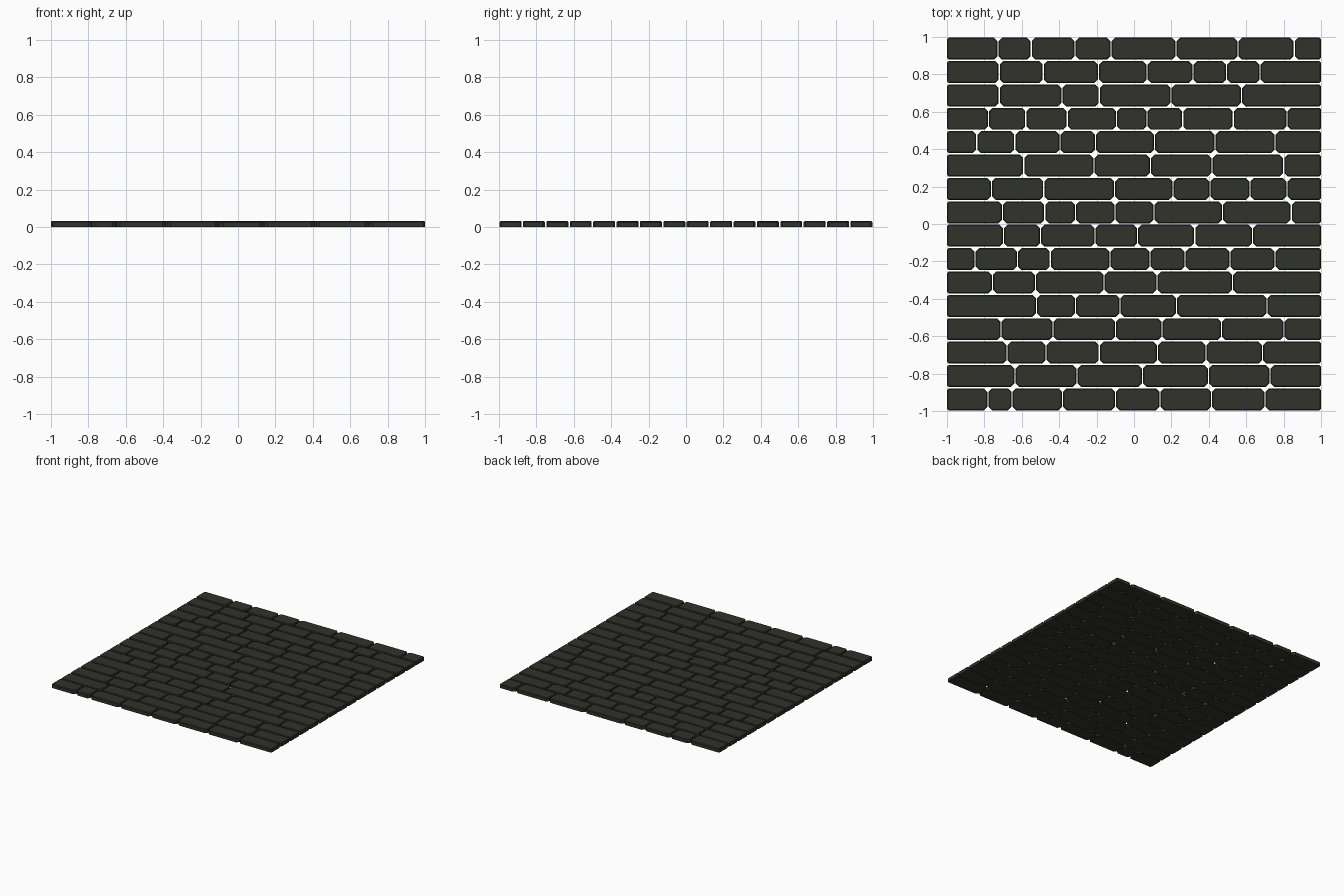
import bpy
import bmesh
import random
from mathutils import Matrix

random.seed(4)

if "Cube" in bpy.data.objects:
    bpy.data.objects.remove(bpy.data.objects["Cube"], do_unlink=True)

ROW_PITCH = 0.125
ROW_GAP = 0.008
JOINT_GAP = 0.007
HEIGHT = 0.032
CORNER_CUT = 0.018
EDGE_BEVEL = 0.005

# Joint positions along x in each row, from the back row to the front row
ROW_JOINTS = [
    [-.727, -.55, -.315, -.123, .225, .556, .856],
    [-.72, -.485, -.19, .07, .315, .495, .674],
    [-.72, -.385, -.185, .198, .575],
    [-.778, -.578, -.357, -.094, .07, .26, .53, .818],
    [-.84, -.637, -.396, -.206, .11, .433, .754],
    [-.59, -.214, .088, .417, .8],
    [-.762, -.482, -.104, .209, .406, .62, .818],
    [-.703, -.477, -.313, -.102, .107, .473, .84],
    [-.698, -.5, -.209, .019, .324, .634],
    [-.85, -.623, -.447, -.128, .086, .273, .513, .754],
    [-.757, -.527, -.16, .123, .527],
    [-.521, -.313, -.075, .227, .711],
    [-.711, -.433, -.099, .15, .468, .802],
    [-.679, -.47, -.185, .126, .385, .687],
    [-.636, -.305, .045, .398, .727],
    [-.781, -.652, -.382, -.099, .139, .414, .7],
]


def make_material(name, color):
    material = bpy.data.materials.new(name)
    material.use_nodes = True
    material.diffuse_color = color
    material.node_tree.nodes["Principled BSDF"].inputs["Base Color"].default_value = color
    return material


def make_brick(x_min, x_max, y_mid, depth, height):
    """Return a bmesh of one brick with worn corners and a chamfered top rim."""
    bm = bmesh.new()
    bmesh.ops.create_cube(bm, size=1)
    bmesh.ops.transform(
        bm, verts=bm.verts,
        matrix=Matrix.Translation(((x_min + x_max) / 2, y_mid, height / 2))
        @ Matrix.Diagonal((x_max - x_min, depth, height, 1)))

    # Cut the upright corners, leaving the outer ends of the paving squarer
    def is_upright(edge):
        a, b = edge.verts
        return abs(a.co.z - b.co.z) > height / 2

    def on_border(edge):
        return abs(edge.verts[0].co.x) > 0.99

    uprights = [e for e in bm.edges if is_upright(e)]
    inner = [e for e in uprights if not on_border(e)]
    outer = [e for e in uprights if on_border(e)]
    for edges, cut in ((inner, CORNER_CUT), (outer, CORNER_CUT / 2)):
        if edges:
            bmesh.ops.bevel(bm, geom=edges, offset=cut, segments=1,
                            affect='EDGES', clamp_overlap=True)

    # Chamfer the rim of the top face
    rim = [e for e in bm.edges if all(v.co.z > height * 0.9 for v in e.verts)]
    bmesh.ops.bevel(bm, geom=rim, offset=EDGE_BEVEL, segments=1,
                    affect='EDGES', clamp_overlap=True)
    return bm


def make_row(index, joints, material):
    """Join the bricks of one course into a single object."""
    row_mesh = bpy.data.meshes.new("brick_row")
    row_bm = bmesh.new()
    y_mid = 1 - ROW_PITCH * (index + 0.5)
    ends = [-1 - JOINT_GAP / 2] + joints + [1 + JOINT_GAP / 2]
    for left, right in zip(ends, ends[1:]):
        height = HEIGHT - random.uniform(0, 0.002)
        brick = make_brick(left + JOINT_GAP / 2, right - JOINT_GAP / 2,
                           y_mid, ROW_PITCH - ROW_GAP, height)
        part = bpy.data.meshes.new("brick")
        brick.to_mesh(part)
        brick.free()
        row_bm.from_mesh(part)
        bpy.data.meshes.remove(part)
    row_bm.to_mesh(row_mesh)
    row_bm.free()
    row_mesh.materials.append(material)
    row = bpy.data.objects.new(f"brick_row_{index + 1}", row_mesh)
    bpy.context.collection.objects.link(row)


# Paving built course by course
stone = make_material("dark_stone", (0.032, 0.032, 0.024, 1))
for row_index, row_joints in enumerate(ROW_JOINTS):
    make_row(row_index, row_joints, stone)
